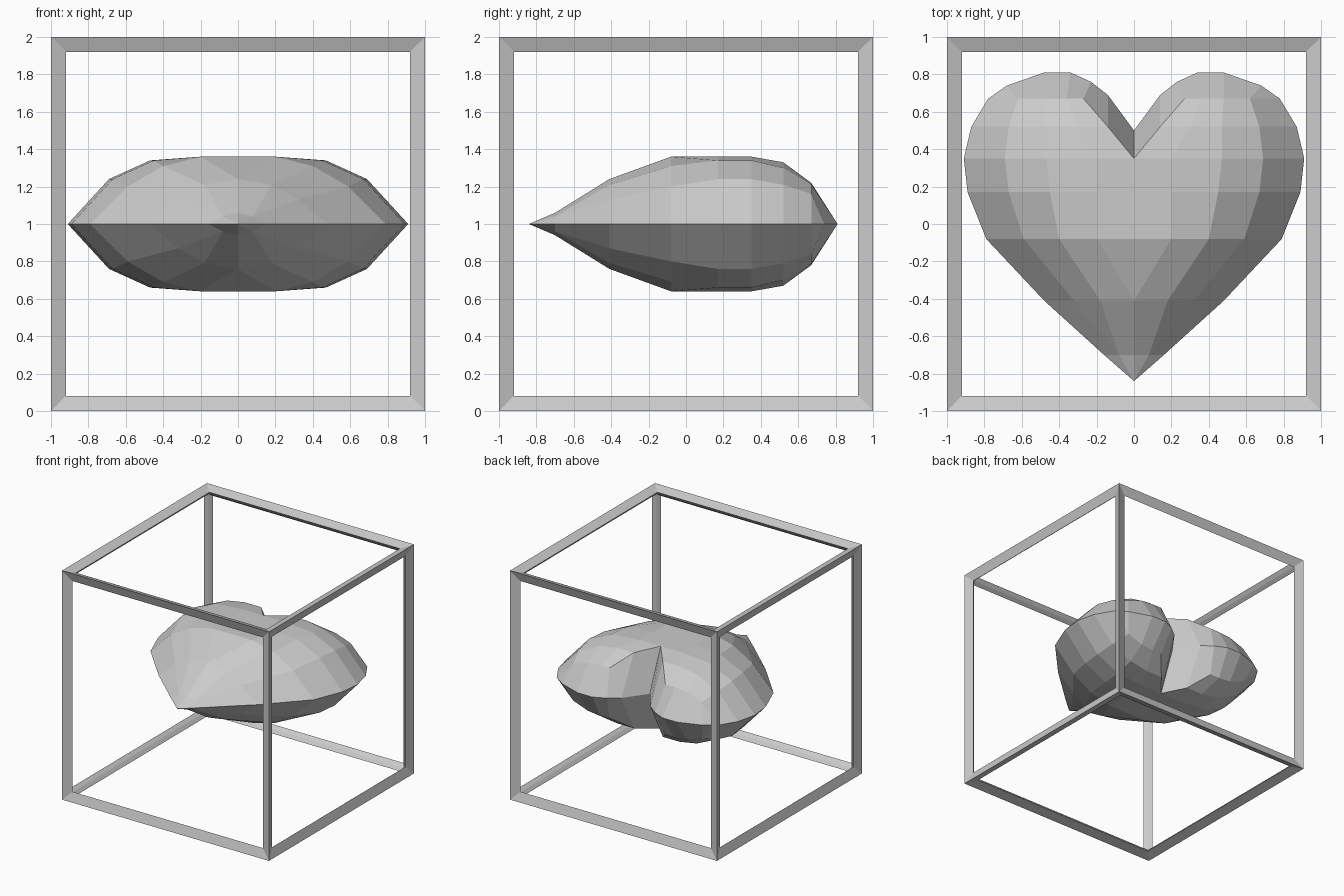
import bpy
import bmesh
from itertools import product

cube = bpy.data.objects.get("Cube")
if cube:
    bpy.data.objects.remove(cube, do_unlink=True)

# One plain grey for everything
grey = bpy.data.materials.new("plain grey")
grey.use_nodes = True
colour = (0.6, 0.6, 0.6, 1)
grey.diffuse_color = colour
grey.node_tree.nodes["Principled BSDF"].inputs["Base Color"].default_value = colour


def add_part(name, bm, height):
    """Clean the mesh, face it outward and place it as a flat-shaded object."""
    bmesh.ops.remove_doubles(bm, verts=bm.verts, dist=0.001)
    bmesh.ops.recalc_face_normals(bm, faces=bm.faces)
    mesh = bpy.data.meshes.new(name)
    bm.to_mesh(mesh)
    bm.free()
    mesh.materials.append(grey)
    part = bpy.data.objects.new(name, mesh)
    part.location.z = height
    bpy.context.scene.collection.objects.link(part)
    return part


def add_face(bm, points):
    """Make a face, skipping points that repeat."""
    corners = list(dict.fromkeys(points))
    if len(corners) > 2:
        bm.faces.new([bm.verts.new(p) for p in corners])


# Open cube frame: every edge is a mitred bar with a kite cross-section
def build_frame():
    bm = bmesh.new()
    reach = {"outer": 1.0, "inner": 0.943}
    bar_width, slope = 0.92, 0.972

    def rim(corner, axis):
        # Point where the two bars of one cube side meet, on that side
        return tuple(c * (slope if i == axis else bar_width) for i, c in enumerate(corner))

    for axis in range(3):
        others = [a for a in range(3) if a != axis]
        for signs in product((-1, 1), repeat=2):
            ends = []
            for end in (-1, 1):
                corner = [end] * 3
                for a, s in zip(others, signs):
                    corner[a] = s
                outer, inner = (tuple(c * r for c in corner) for r in reach.values())
                ends.append((outer, rim(corner, others[0]), inner, rim(corner, others[1])))
            low, high = ends
            for i in range(4):
                j = (i + 1) % 4
                add_face(bm, (low[i], low[j], high[j], high[i]))
    add_part("cube_frame", bm, 1)


# Upper right quarter of the heart: y, then (x, height) from middle to rim,
# in hundredths, from the front tip to the back of the lobe
ROWS = [
    (-84, [(0, 0)] * 5),
    (-70, [(0, 6), (0, 6), (8, 4), (8, 4), (16, 0)]),
    (-41, [(0, 24), (0, 24), (18, 21), (32, 13), (48, 0)]),
    (-8, [(0, 36), (20, 36), (40, 31), (59, 20), (79, 0)]),
    (17, [(0, 36), (20, 36), (45, 34), (67, 24), (89, 0)]),
    (35, [(0, 36), (20, 36), (47, 34), (69, 24), (91, 0)]),
    (52, [(14, 33), (30, 33), (47, 30), (67, 21), (87, 0)]),
    (67, [(27, 22), (36, 22), (48, 21), (62, 16), (78, 0)]),
]
BACK_RIM = [(23, 76), (34, 81), (48, 81), (68, 74), (78, 67)]
CLEFT_RIM = [(0, 50), (14, 69), (23, 76)]


def build_heart():
    bm = bmesh.new()
    grid = [[(x / 100, y / 100, z / 100) for x, z in row] for y, row in ROWS]
    grid.append([(x / 100, y / 100, 0) for x, y in BACK_RIM])
    for near, far in zip(grid, grid[1:]):
        for i in range(4):
            add_face(bm, (near[i], near[i + 1], far[i + 1], far[i]))

    # Cleft wall between the two lobes
    top = [row[0] for row in grid[5:8]]
    foot = [(x / 100, y / 100, 0) for x, y in CLEFT_RIM]
    for i in range(2):
        add_face(bm, (top[i], top[i + 1], foot[i + 1], foot[i]))

    heart = add_part("heart", bm, 1)
    mirror = heart.modifiers.new("both halves", "MIRROR")
    mirror.use_axis = (True, False, True)


build_frame()
build_heart()
